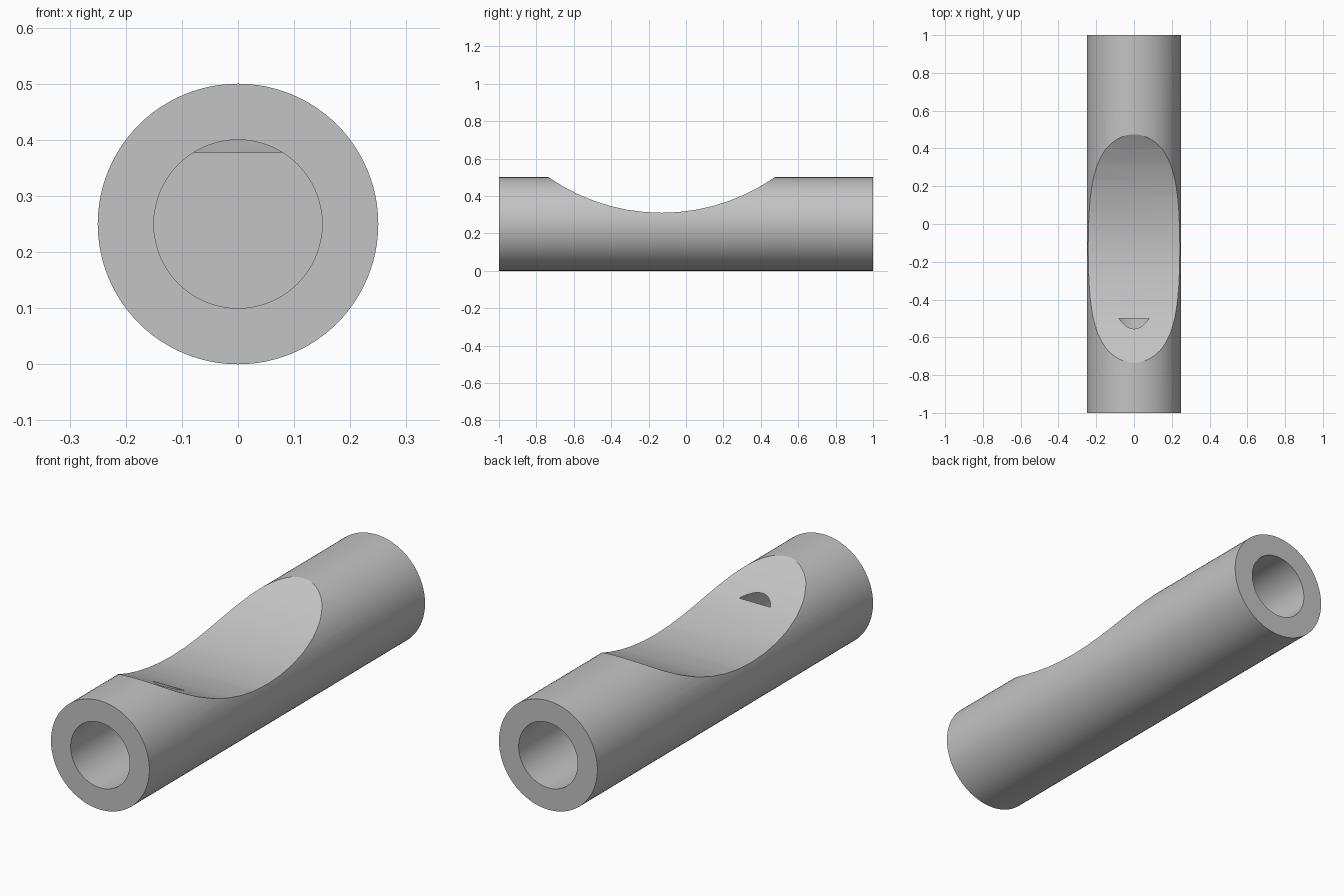
import bpy
import math

cube = bpy.data.objects.get("Cube")
if cube:
    bpy.data.objects.remove(cube, do_unlink=True)

RADIUS, BORE_RADIUS, LENGTH = 0.25, 0.15, 2.0
BORE_DEPTH = 0.5
SCOOP_RADIUS, SCOOP_Y, SCOOP_LOW = 1.058, -0.13, 0.31

grey = bpy.data.materials.new("light grey")
grey.use_nodes = True
colour = (0.55, 0.55, 0.55, 1)
grey.diffuse_color = colour
grey.node_tree.nodes["Principled BSDF"].inputs["Base Color"].default_value = colour


def cylinder(name, radius, depth, location, rotation, sides):
    bpy.ops.mesh.primitive_cylinder_add(vertices=sides, radius=radius, depth=depth,
                                        location=location, rotation=rotation)
    obj = bpy.context.object
    obj.name = name
    obj.data.materials.append(grey)
    return obj


along_y = (math.pi / 2, 0, 0)
along_x = (0, math.pi / 2, 0)

# Main round bar
bar = cylinder("round_bar", RADIUS, LENGTH, (0, 0, RADIUS), along_y, 96)

# Broad curved scoop across the top
cutters = [cylinder("scoop_cutter", SCOOP_RADIUS, 1.0,
                    (0, SCOOP_Y, SCOOP_LOW + SCOOP_RADIUS), along_x, 72)]

# Flat-bottomed blind bore in each end; the front one breaks into the scoop
for name, side in (("front_bore_cutter", -1), ("back_bore_cutter", 1)):
    overshoot = 0.1
    middle = LENGTH / 2 - BORE_DEPTH / 2 + overshoot / 2
    cutters.append(cylinder(name, BORE_RADIUS, BORE_DEPTH + overshoot,
                            (0, side * middle, RADIUS), along_y, 64))

bpy.ops.object.select_all(action="DESELECT")
bpy.context.view_layer.objects.active = bar
bar.select_set(True)
for cutter in cutters:
    cutter.hide_render = True
    cut = bar.modifiers.new(cutter.name, "BOOLEAN")
    cut.operation = "DIFFERENCE"
    cut.solver = "EXACT"
    cut.object = cutter
    bpy.ops.object.modifier_apply(modifier=cut.name)
for cutter in cutters:
    bpy.data.objects.remove(cutter, do_unlink=True)

bpy.ops.object.shade_smooth_by_angle(angle=math.radians(25))
